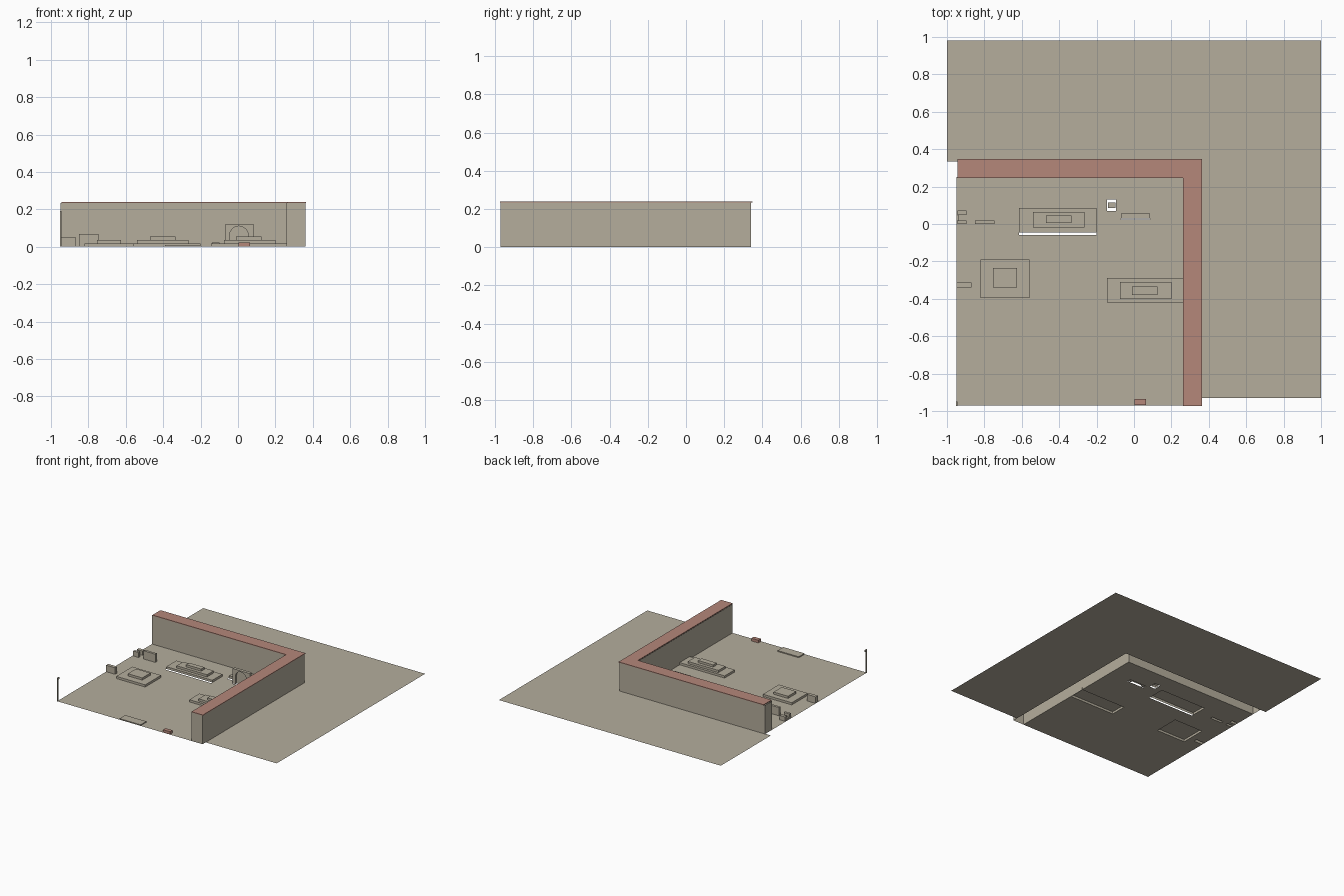
import bpy, bmesh, math
from mathutils import Vector

cube = bpy.data.objects.get("Cube")
if cube:
    bpy.data.objects.remove(cube, do_unlink=True)


def material(name, color):
    m = bpy.data.materials.new(name)
    m.use_nodes = True
    m.diffuse_color = color
    m.node_tree.nodes["Principled BSDF"].inputs["Base Color"].default_value = color
    return m


STONE = material("warm stone", (0.46, 0.42, 0.335, 1))
CLAY = material("clay red", (0.46, 0.245, 0.195, 1))


def finish(name, bm, mat):
    mesh = bpy.data.meshes.new(name)
    bm.to_mesh(mesh)
    bm.free()
    mesh.materials.append(mat)
    obj = bpy.data.objects.new(name, mesh)
    bpy.context.collection.objects.link(obj)
    return obj


def prism(name, points, offset, mat=STONE, bottom=True, top=True):
    """Extrude a closed profile along an offset, with optional end caps."""
    bm = bmesh.new()
    offset = Vector(offset)
    low = [bm.verts.new(p) for p in points]
    high = [bm.verts.new(Vector(p) + offset) for p in points]
    n = len(low)
    for i in range(n):
        j = (i + 1) % n
        bm.faces.new((low[i], low[j], high[j], high[i]))
    if top:
        bm.faces.new(high)
    if bottom:
        bm.faces.new(low[::-1])
    return finish(name, bm, mat)


def block(name, rect, z0, z1, mat=STONE, bottom=False):
    x0, x1, y0, y1 = rect
    pts = [(x0, y0, z0), (x1, y0, z0), (x1, y1, z0), (x0, y1, z0)]
    return prism(name, pts, (0, 0, z1 - z0), mat, bottom)


def sheet(name, rect, holes):
    """Flat ground sheet with rectangular openings."""
    rects = [rect] + holes
    xs = sorted({v for r in rects for v in r[:2]})
    ys = sorted({v for r in rects for v in r[2:]})
    bm = bmesh.new()
    for x0, x1 in zip(xs, xs[1:]):
        for y0, y1 in zip(ys, ys[1:]):
            cx, cy = (x0 + x1) / 2, (y0 + y1) / 2
            if any(a < cx < b and c < cy < d for a, b, c, d in holes):
                continue
            bm.faces.new([bm.verts.new(p) for p in
                          ((x0, y0, 0), (x1, y0, 0), (x1, y1, 0), (x0, y1, 0))])
    bmesh.ops.remove_doubles(bm, verts=bm.verts, dist=1e-5)
    bmesh.ops.dissolve_limit(bm, angle_limit=0.01, verts=bm.verts, edges=bm.edges)
    return finish(name, bm, STONE)


# Stepped plinths: each is a stack of shrinking slabs
plinths = {
    "long_plinth": [(-.615, -.2, -.045, .085), (-.54, -.265, -.02, .065), (-.47, -.335, .005, .045)],
    "square_plinth": [(-.82, -.56, -.395, -.19), (-.755, -.625, -.34, -.235)],
    "wall_plinth": [(-.145, .262, -.42, -.29), (-.075, .2, -.4, -.31), (-.01, .125, -.38, -.335)],
}
for name, steps in plinths.items():
    for i, rect in enumerate(steps):
        z = 0.018 * i
        block(f"{name}_step_{i + 1}", rect, z, z + 0.018)

# Small free-standing slabs with their heights
slabs = {
    "low_slab": ((-.95, -.87, -.34, -.313), .053),
    "tall_slab": ((-.85, -.745, 0, .02), .067),
    "edge_slab_front": ((-.945, -.895, 0, .02), .04),
    "edge_slab_back": ((-.945, -.895, .047, .073), .035),
    "edge_link": ((-.95, -.935, .02, .047), .02),
    "small_block": ((-.14, -.1, .085, .115), .022),
}
for name, (rect, height) in slabs.items():
    block(name, rect, 0, height)

# Ground sheets, opened under the standing parts
openings = [steps[0] for steps in plinths.values()]
openings += [slabs[k][0] for k in ("tall_slab", "edge_slab_front", "edge_slab_back", "low_slab")]
openings += [(-.615, -.2, -.06, -.045), (-.145, -.095, .07, .13), (-.07, .085, .025, .055)]
sheet("courtyard_ground", (-.95, .26, -.97, .25), openings)
sheet("outer_ground", (-1, 1, -.93, .98), [(-1, .36, -.93, .335)])


# Hollow corner wall and its clay cap
def corner(x0, x1, x2, y0, y1, y2, z):
    return [(x0, y1, z), (x1, y1, z), (x1, y0, z), (x2, y0, z), (x2, y2, z), (x0, y2, z)]


prism("corner_wall", corner(-.95, .26, .36, -.97, .25, .34, 0), (0, 0, .234),
      bottom=False, top=False)
prism("wall_cap", corner(-.943, .262, .364, -.973, .245, .348, .234), (0, 0, .006), CLAY)

# Arched niche: frame with a round-headed opening and a back panel
radius, mid, spring = 0.05, 0.005, 0.06
arch = [(mid - radius * math.cos(math.pi * i / 12), .03,
         spring + radius * math.sin(math.pi * i / 12)) for i in range(13)]
frame = [(-.07, .03, 0), (mid - radius, .03, 0)] + arch
frame += [(mid + radius, .03, 0), (.085, .03, 0), (.085, .03, .12), (-.07, .03, .12)]
prism("niche_frame", frame, (0, .015, 0))
block("niche_back", (-.07, .085, .045, .055), 0, .12)

# Front edge details
block("entry_step", (-.39, -.2, -.968, -.895), 0, .008)
block("red_bench", (.003, .065, -.968, -.935), 0, .022, CLAY, True)

# Corner post with a small bracket
block("corner_post", (-.952, -.944, -.972, -.962), 0, .175)
block("post_bracket", (-.952, -.944, -.972, -.95), .175, .19, bottom=True)
